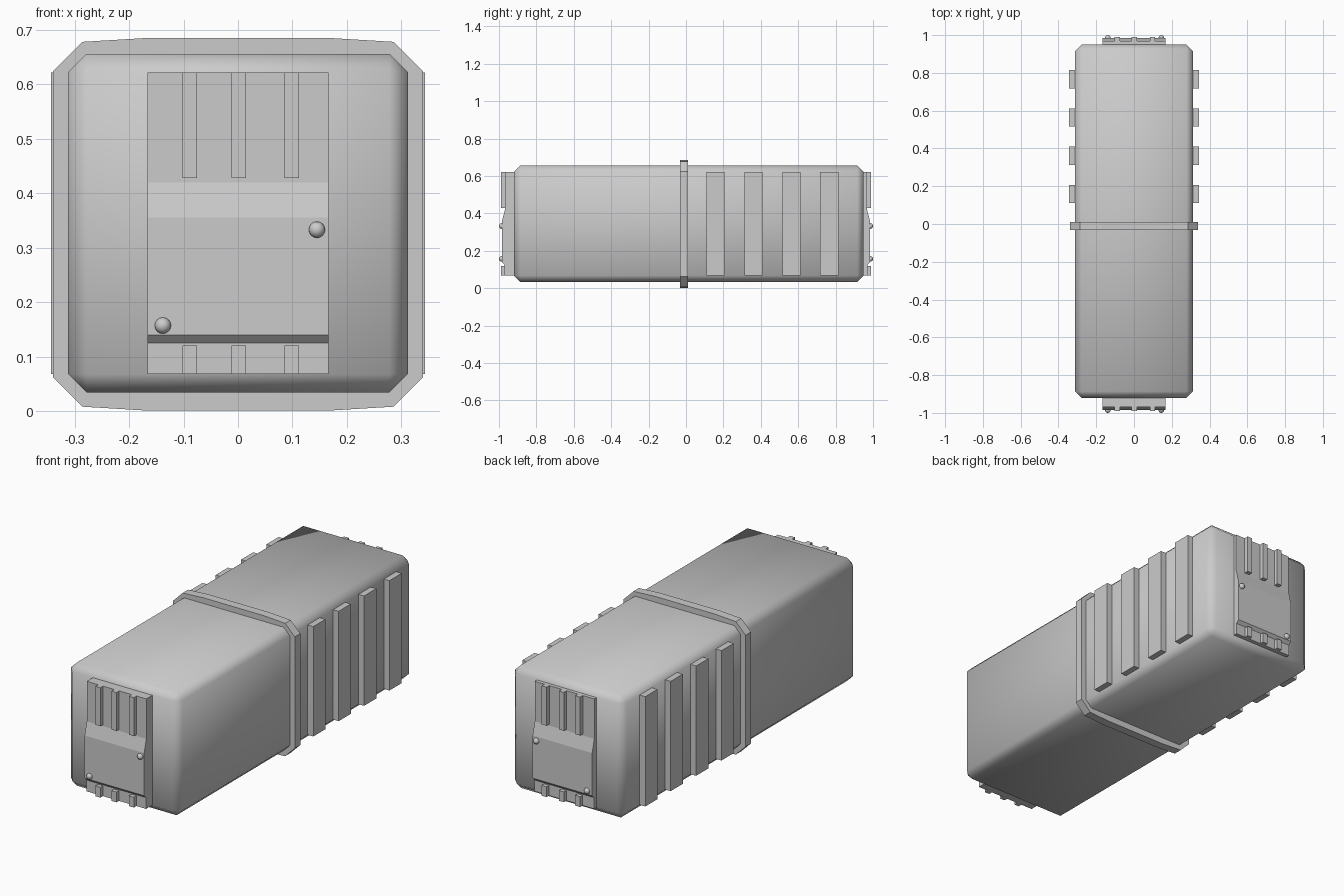
import bpy, bmesh
from mathutils import Vector

if "Cube" in bpy.data.objects:
    bpy.data.objects.remove(bpy.data.objects["Cube"])


def finish(name, bm, smooth=False):
    bmesh.ops.recalc_face_normals(bm, faces=bm.faces)
    me = bpy.data.meshes.new(name)
    bm.to_mesh(me)
    bm.free()
    ob = bpy.data.objects.new(name, me)
    bpy.context.collection.objects.link(ob)
    if smooth:
        bpy.ops.object.select_all(action='DESELECT')
        ob.select_set(True)
        bpy.context.view_layer.objects.active = ob
        bpy.ops.object.shade_smooth_by_angle(angle=0.9)
    return ob


def box(name, lo, hi, bevel=0.0, smooth=False):
    bm = bmesh.new()
    bmesh.ops.create_cube(bm, size=1)
    lo, hi = Vector(lo), Vector(hi)
    for v in bm.verts:
        v.co = Vector([(lo[i] + hi[i]) / 2 + v.co[i] * abs(hi[i] - lo[i]) for i in range(3)])
    if bevel:
        bmesh.ops.bevel(bm, geom=bm.edges[:], offset=bevel, segments=1,
                        profile=0.5, affect='EDGES')
    return finish(name, bm, smooth)


def extrude(name, points, depth, smooth=False):
    bm = bmesh.new()
    face = bm.faces.new([bm.verts.new(p) for p in points])
    out = bmesh.ops.extrude_face_region(bm, geom=[face])
    moved = [g for g in out["geom"] if isinstance(g, bmesh.types.BMVert)]
    bmesh.ops.translate(bm, vec=depth, verts=moved)
    return finish(name, bm, smooth)


# Main chamfered body
box("body", (-0.312, -0.92, 0.034), (0.312, 0.95, 0.656), 0.034, True)

# Middle flange with slightly crowned top and bottom
quarter = [(0.34, 0.281), (0.286, 0.335), (0.17, 0.342)]
loop = quarter + [(-x, z) for x, z in reversed(quarter)]
loop += [(-x, -z) for x, z in loop]
extrude("flange", [(x, -0.033, z + 0.343) for x, z in loop], (0, 0.044, 0))

# Side ribs on the rear half
for side, s in (("right", 1), ("left", -1)):
    for i in range(4):
        y = 0.11 + i * 0.2025
        box(f"{side}_rib_{i + 1}", (s * 0.29, y, 0.068), (s * 0.343, y + 0.097, 0.622))

# End panels, same at front and back
panel = [(0.88, 0.068), (0.97, 0.068), (0.97, 0.125), (0.985, 0.14), (0.985, 0.355),
         (0.968, 0.42), (0.968, 0.622), (0.88, 0.622)]
for end, s in (("front", -1), ("back", 1)):
    extrude(f"{end}_panel", [(-0.166, s * y, z) for y, z in panel], (0.332, 0, 0))
    # Upper and lower fins
    for i, x in enumerate((-0.102, -0.012, 0.085)):
        box(f"{end}_upper_fin_{i + 1}", (x, s * 0.94, 0.428), (x + 0.027, s * 0.99, 0.622))
        box(f"{end}_lower_fin_{i + 1}", (x, s * 0.94, 0.068), (x + 0.027, s * 0.99, 0.12))
    # Round rivets on opposite corners of the plate
    for n, (x, z) in enumerate(((0.145, 0.333), (-0.138, 0.157))):
        bm = bmesh.new()
        bmesh.ops.create_uvsphere(bm, u_segments=16, v_segments=8, radius=0.015)
        bmesh.ops.translate(bm, vec=(x, s * 0.985, z), verts=bm.verts)
        finish(f"{end}_rivet_{n + 1}", bm, True)
